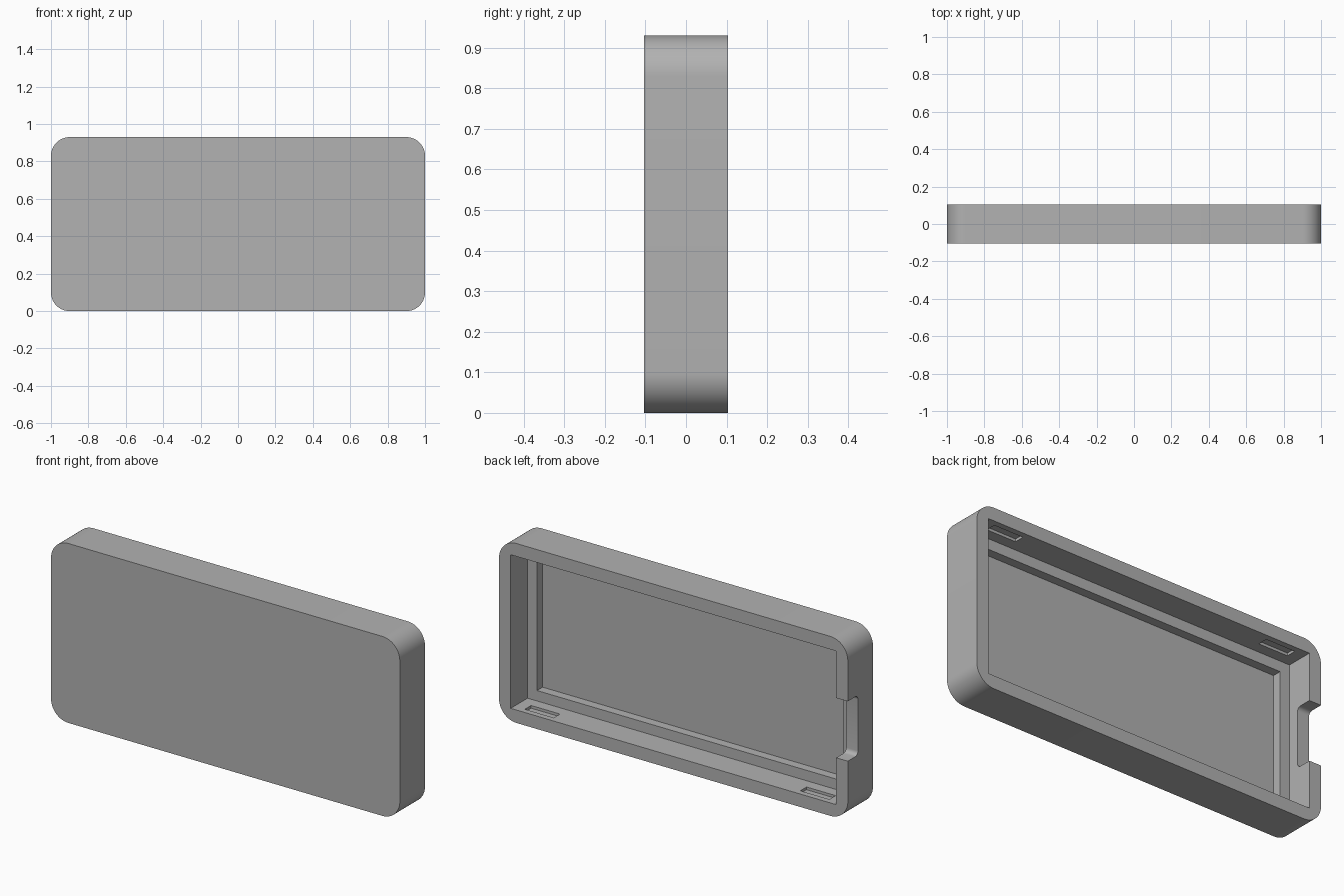
import bpy
import bmesh
from mathutils import Vector

W, H, D = 2.0, 0.93, 0.206      # outer size of the shell
MID = H / 2
BACK, FRONT = D / 2, -D / 2
WALL, LEDGE = 0.067, 0.054
SEAT_Y, FLOOR_Y = -0.035, -0.081

cube = bpy.data.objects.get("Cube")
if cube:
    bpy.data.objects.remove(cube, do_unlink=True)

grey = bpy.data.materials.new("plain grey")
grey.use_nodes = True
colour = (0.445, 0.445, 0.445, 1)
grey.diffuse_color = colour
grey.node_tree.nodes["Principled BSDF"].inputs["Base Color"].default_value = colour


def box(name, low, high, axis=None, radius=0, segments=8):
    """Box between two corners; edges parallel to the axis may be rounded."""
    low, high = Vector(low), Vector(high)
    bm = bmesh.new()
    bmesh.ops.create_cube(bm, size=1)
    for v in bm.verts:
        v.co = (low + high) / 2 + v.co * (high - low)
    if axis is not None:
        edges = [e for e in bm.edges
                 if abs((e.verts[0].co - e.verts[1].co).normalized()[axis]) > 0.9]
        bmesh.ops.bevel(bm, geom=edges, offset=radius, segments=segments,
                        profile=0.5, affect='EDGES')
    mesh = bpy.data.meshes.new(name)
    bm.to_mesh(mesh)
    bm.free()
    mesh.materials.append(grey)
    obj = bpy.data.objects.new(name, mesh)
    bpy.context.collection.objects.link(obj)
    return obj


def cut(target, cutter):
    """Subtract the cutter from the target and remove it."""
    mod = target.modifiers.new("cut", 'BOOLEAN')
    mod.operation = 'DIFFERENCE'
    mod.solver = 'EXACT'
    mod.object = cutter
    bpy.context.view_layer.objects.active = target
    bpy.ops.object.modifier_apply(modifier=mod.name)
    bpy.data.objects.remove(cutter, do_unlink=True)


# Shell with rounded corners
shell = box("case_shell", (-W / 2, FRONT, 0), (W / 2, BACK, H), 1, 0.1, 16)

# Stepped cavity, open at the back: upper opening, then the recessed floor
for inset, depth in ((WALL, SEAT_Y), (WALL + LEDGE, FLOOR_Y)):
    cut(shell, box("cavity_cutter", (inset - W / 2, depth, inset),
                   (W / 2 - inset, BACK + 0.1, H - inset)))

# Shallow clip slots in the top and bottom walls
for side in (-1, 1):
    for z in (WALL, H - WALL):
        x = side * 0.79
        cut(shell, box("slot_cutter", (x - 0.083, 0.022, z - 0.014),
                       (x + 0.083, 0.073, z + 0.014)))

# Port notch through the right wall
cut(shell, box("notch_cutter", (-W / 2 - 0.1, BACK - 0.083, MID - 0.155),
               (-W / 2 + WALL + 0.02, BACK + 0.1, MID + 0.155), 0, 0.022, 6))

# Smooth the rounded corners, keep edges sharp
bpy.ops.object.select_all(action='DESELECT')
shell.select_set(True)
bpy.context.view_layer.objects.active = shell
bpy.ops.object.shade_smooth_by_angle(angle=0.5)
